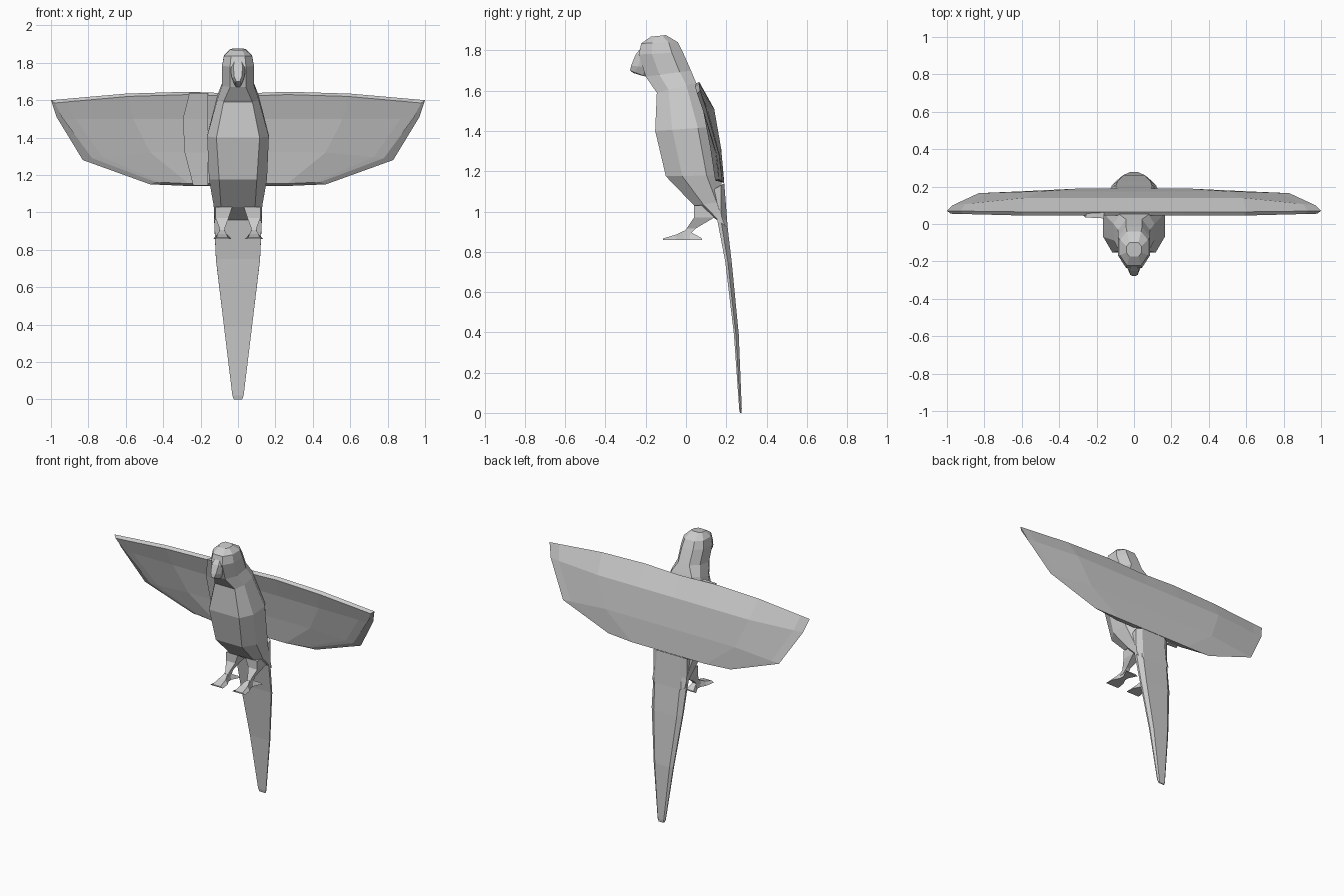
import bpy, bmesh
from mathutils import Vector

if "Cube" in bpy.data.objects:
    bpy.data.objects.remove(bpy.data.objects["Cube"])


def finish(name, bm):
    bmesh.ops.remove_doubles(bm, verts=bm.verts, dist=0.0001)
    bmesh.ops.recalc_face_normals(bm, faces=bm.faces)
    mesh = bpy.data.meshes.new(name)
    bm.to_mesh(mesh)
    bm.free()
    obj = bpy.data.objects.new(name, mesh)
    bpy.context.collection.objects.link(obj)
    return obj


def loft(name, rings):
    """Skin equal-length closed rings and cap both ends."""
    bm = bmesh.new()
    rows = [[bm.verts.new(p) for p in r] for r in rings]
    n = len(rows[0])
    for a, b in zip(rows, rows[1:]):
        for i in range(n):
            j = (i + 1) % n
            bm.faces.new((a[i], a[j], b[j], b[i]))
    bm.faces.new(rows[0])
    bm.faces.new(rows[-1])
    return finish(name, bm)


def ring(front, back, w, panel=0.6, sides=(0.3, 0.75)):
    """Eight-sided slanted ring from front (y, z) to back (y, z)."""
    f, b = Vector(front), Vector(back)
    half = [(panel * w, 0), (w, sides[0]), (w, sides[1]), (panel * w, 1)]
    pts = [(x, *f.lerp(b, t)) for x, t in half]
    return pts + [(-x, y, z) for x, y, z in reversed(pts)]


# Head and body in one skin
loft("body", [
    ring((-.175, 1.868), (-.10, 1.876), .04),
    ring((-.222, 1.835), (-.04, 1.84), .075, .5),
    ring((-.235, 1.78), (-.015, 1.79), .085, .5),
    ring((-.20, 1.67), (.025, 1.70), .085, .5),
    ring((-.145, 1.59), (.05, 1.64), .11, .7),
    ring((-.153, 1.40), (.13, 1.42), .165, .7),
    ring((-.10, 1.175), (.17, 1.18), .155, .65),
    ring((.04, 1.03), (.19, 1.05), .13, .7),
    ring((.155, .96), (.205, .92), .125, .85),
])

# Long tapering tail
loft("tail", [
    ring((.12, 1.10), (.19, 1.14), .13, .7),
    ring((.155, .96), (.207, .92), .127, .75, (0, .4)),
    ring((.195, .75), (.228, .74), .118, .75, (0, .4)),
    ring((.238, .39), (.262, .39), .075, .75, (0, .4)),
    ring((.264, .02), (.277, .02), .03, .75, (0, .4)),
    ring((.268, 0), (.275, 0), .022, .75, (0, .4)),
])

# Hooked beak
loft("beak", [
    ring((-.225, 1.81), (-.15, 1.81), .03),
    ring((-.25, 1.78), (-.15, 1.77), .042),
    ring((-.272, 1.725), (-.16, 1.71), .033),
    ring((-.278, 1.70), (-.20, 1.67), .016),
    ring((-.262, 1.688), (-.22, 1.675), .008),
])

# Wing rows, top to bottom: tip x, root z, tip z, front y, back y, tip y
ROWS = [(1.0, 1.635, 1.60, .045, .065, .07),
        (.97, 1.51, 1.51, .085, .14, .10),
        (.83, 1.31, 1.28, .12, .175, .165),
        (.47, 1.142, 1.15, .145, .19, .18)]


def wing_ring(side, f):
    """Chordwise section at fraction f of the span."""
    front, back = [], []
    for k, (tip, z0, z1, yf, yb, yt) in enumerate(ROWS):
        g = max(0, (f - .6) / .4)
        z = z0 + (z1 - z0) * g
        if k == 0 and 0 < f < .5:
            z += .01
        inset = (.02, .035, .05, .03)[k] * f
        y = yf + (yt - .015 - yf) * g
        front.append((side * (tip * f - inset), y, z + (-.015, -.01, .01, .012)[k]))
        back.append((side * tip * f, yb + (yt - yb) * g, z))
    return front + back[::-1]


for side, name in ((1, "left_wing"), (-1, "right_wing")):
    loft(name, [wing_ring(side, f) for f in (0, .27, .6, .93, 1)])

# Narrow overlapping fold on the inner front of one wing
fold = []
for y, z, x in ((.035, 1.638, -.26), (.07, 1.50, -.295), (.105, 1.32, -.285), (.13, 1.145, -.24)):
    fold.append([(x, y, z), (-.16, y - .005, z), (-.16, y + .03, z), (x + .01, y + .03, z)])
loft("wing_fold", fold)


def quad(x, y, z, w, d, slope=0):
    return [(x - w, y - d, z - slope), (x + w, y - d, z - slope),
            (x + w, y + d, z + slope), (x - w, y + d, z + slope)]


# Legs and splayed feet
for s, label in ((1, "left"), (-1, "right")):
    loft(label + "_leg", [
        quad(s * .075, .095, 1.03, .045, .055),
        quad(s * .085, .09, .97, .035, .05),
        quad(s * .085, .025, .915, .014, .022),
        quad(s * .085, -.005, .88, .018, .02),
    ])
    foot = []
    for y, w, top in ((-.115, .05, .866), (-.05, .04, .885), (-.01, .02, .905), (.02, .018, .9), (.08, .048, .866)):
        x = s * .085
        foot.append([(x - w, y, .858), (x + w, y, .858),
                     (x + w * .6, y, top), (x - w * .6, y, top)])
    loft(label + "_foot", foot)
